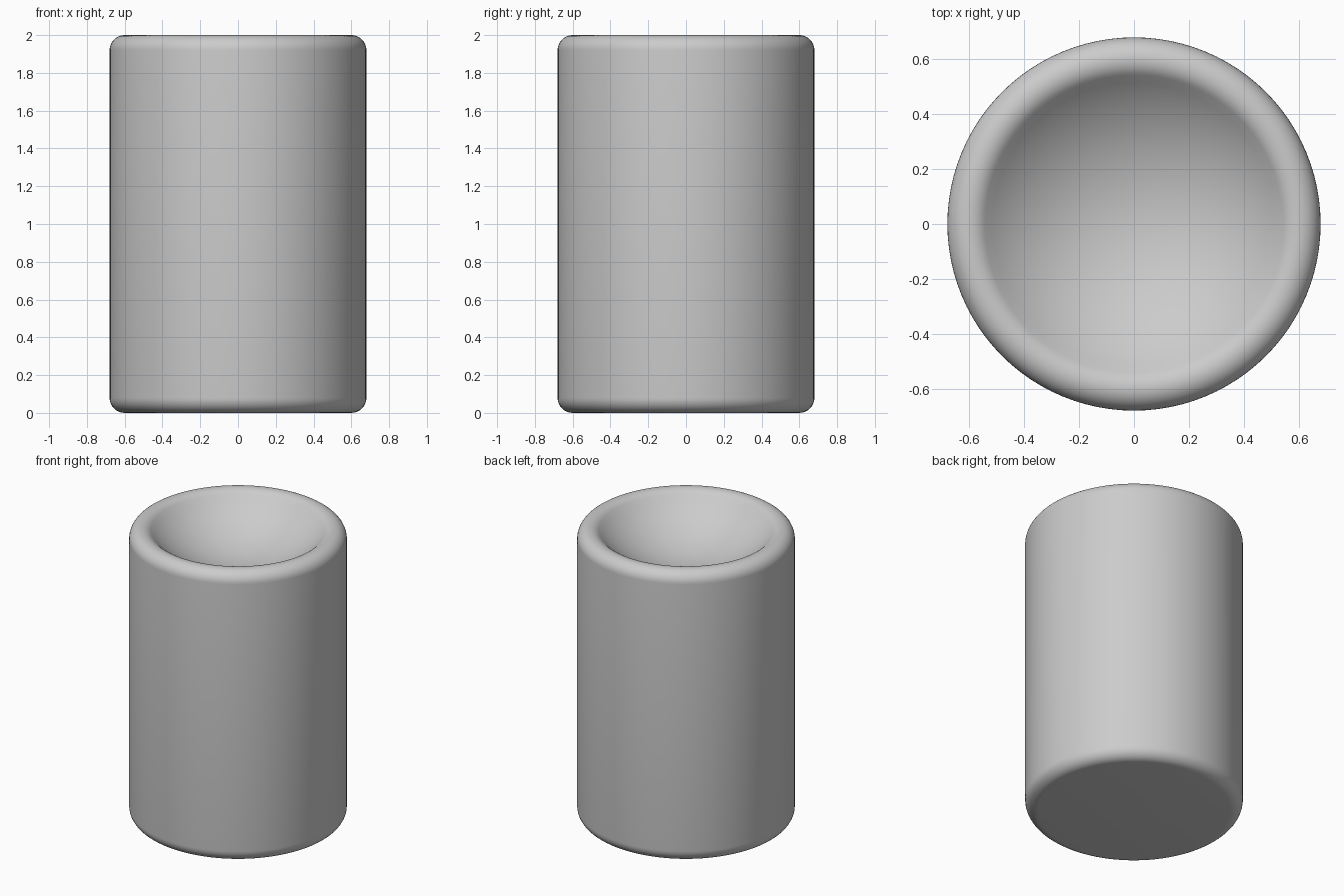
import bpy, bmesh
from math import sin, cos, tan, pi, radians

if "Cube" in bpy.data.objects:
    bpy.data.objects.remove(bpy.data.objects["Cube"])

R, H, F = 0.68, 2.0, 0.08        # outer radius, height, edge rounding
EDGE = radians(46)               # slope of the dish where it meets the rim
SEGMENTS = 96


def arc(cx, cz, r, a0, a1, n):
    return [(cx + r * cos(a0 + (a1 - a0) * i / n),
             cz + r * sin(a0 + (a1 - a0) * i / n)) for i in range(n + 1)]


# Profile: flat base, rounded bottom edge, straight wall, rounded rim
profile = [(0, 0)]
profile += arc(R - F, F, F, -pi / 2, 0, 8)
profile += arc(R - F, H - F, F, 0, pi / 2 + EDGE, 14)

# Spherical dish, tangent to the rim
rim_r, rim_z = profile[-1]
dish_r = rim_r / sin(EDGE)
dish_z = rim_z + dish_r * cos(EDGE)
profile += arc(0, dish_z, dish_r, -pi / 2 + EDGE, -pi / 2, 16)[1:-1]
profile.append((0, dish_z - dish_r))

# Revolve the profile around z
bm = bmesh.new()
verts = [bm.verts.new((x, 0, z)) for x, z in profile]
edges = [bm.edges.new(pair) for pair in zip(verts, verts[1:])]
bmesh.ops.spin(bm, geom=verts + edges, cent=(0, 0, 0), axis=(0, 0, 1),
               angle=2 * pi, steps=SEGMENTS, use_duplicate=False)
bmesh.ops.remove_doubles(bm, verts=bm.verts, dist=1e-4)
bmesh.ops.recalc_face_normals(bm, faces=bm.faces)

mesh = bpy.data.meshes.new("dished_cylinder")
bm.to_mesh(mesh)
bm.free()
body = bpy.data.objects.new("dished_cylinder", mesh)
bpy.context.collection.objects.link(body)

# Smooth shading
bpy.context.view_layer.objects.active = body
body.select_set(True)
bpy.ops.object.shade_smooth_by_angle(angle=radians(35))
